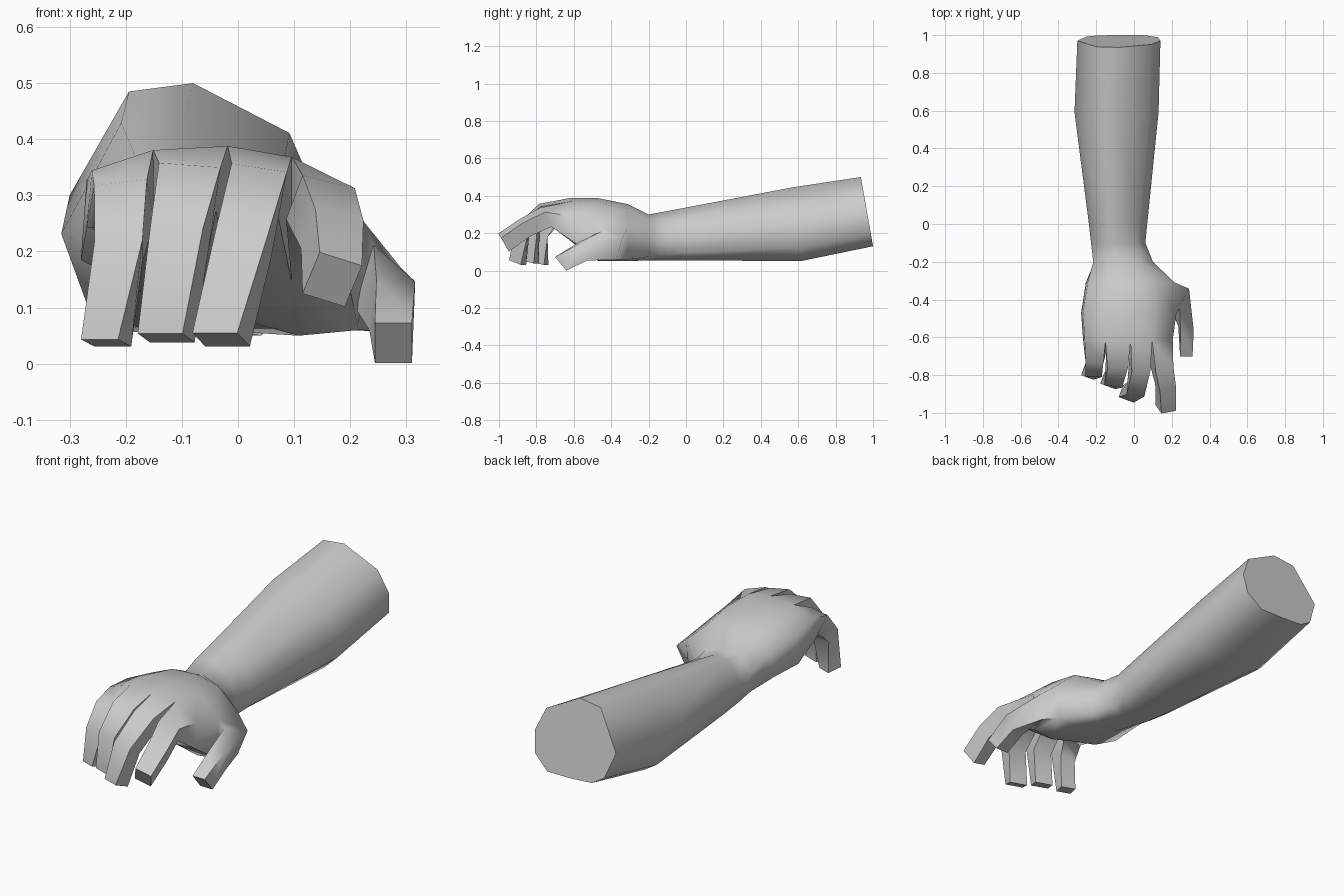
import bpy, bmesh
from math import radians
from mathutils import Vector, Matrix

if "Cube" in bpy.data.objects:
    bpy.data.objects.remove(bpy.data.objects["Cube"])

bm = bmesh.new()

# Cross-section outlines as fractions of width and height:
# five points over the top, five under the bottom, both from -x to +x
ARM_TOP = [(0, .46), (.24, .96), (.50, 1), (.89, .76), (1, .46)]
ARM_BOT = [(.11, .12), (.25, .02), (.50, 0), (.80, .0), (.97, .18)]
HAND_TOP = [(.02, .82), (.25, .97), (.53, 1), (.77, .92), (1, .60)]
HAND_BOT = [(.0, .40), (.25, .20), (.53, .10), (.77, 0), (.98, .03)]

# Stations: y at top, y offset at bottom, x min, x max, z min, z max, arm-to-hand blend
STATIONS = [
    (.935, .065, -.30, .14, .13, .50, 0),
    (.57, .04, -.315, .13, .05, .445, 0),
    (.00, 0, -.24, .07, .055, .337, .2),
    (-.10, 0, -.23, .06, .055, .318, .4),
    (-.20, 0, -.22, .10, .055, .30, .7),
    (-.31, 0, -.255, .215, .05, .355, 1),
    (-.47, 0, -.28, .225, .05, .387, 1),
    (-.62, .02, -.27, .205, .145, .388, 1),
]


def section(row):
    y, slant, x0, x1, z0, z1, t = row

    def points(arm, hand):
        out = []
        for a, h in zip(arm, hand):
            u, v = Vector(a).lerp(Vector(h), t)
            out.append(bm.verts.new((x0 + (x1 - x0) * u, y + slant * (1 - v),
                                     z0 + (z1 - z0) * v)))
        return out
    return points(ARM_TOP, HAND_TOP), points(ARM_BOT, HAND_BOT)


def bridge(a, b, skip=()):
    n = len(a)
    for i in range(n):
        if i not in skip:
            j = (i + 1) % n
            bm.faces.new((a[i], a[j], b[j], b[i]))


# Forearm and palm skin; one side quad is left open for the thumb
rows = [section(r) for r in STATIONS]
loops = [t + b[::-1] for t, b in rows]
THUMB = 5
for k in range(len(loops) - 1):
    bridge(loops[k], loops[k + 1], skip=(4,) if k == THUMB else ())
bm.faces.new(loops[0])


def digit(root, rings):
    """Grow a four-sided digit; ring = x, y, z, width, height, pitch, yaw, roll."""
    last = root
    for x, y, z, w, h, pitch, yaw, roll in rings:
        rot = (Matrix.Rotation(radians(yaw), 3, 'Z') @ Matrix.Rotation(radians(pitch), 3, 'X')
               @ Matrix.Rotation(radians(roll), 3, 'Y'))
        ring = [bm.verts.new(Vector((x, y, z)) + rot @ Vector((sx * w / 2, 0, sz * h / 2)))
                for sx, sz in ((-1, 1), (1, 1), (1, -1), (-1, -1))]
        bridge(last, ring)
        last = ring
    bm.faces.new(last)


# Four fingers grow from the knuckle quads, little finger first
FINGERS = [
    [(-.203, -.71, .285, .095, .09, 32, 0, -8), (-.213, -.775, .20, .085, .08, 60, 0, 0),
     (-.235, -.78, .037, .07, .07, 80, -20, 0)],
    [(-.09, -.74, .315, .11, .09, 30, 0, 5), (-.105, -.825, .22, .095, .08, 60, -8, 0),
     (-.128, -.83, .046, .085, .065, 76, -20, 0)],
    [(.03, -.76, .31, .10, .09, 28, 0, 10), (.01, -.875, .215, .095, .08, 55, -10, 5),
     (-.03, -.90, .043, .085, .07, 70, -20, 0)],
    [(.147, -.75, .285, .10, .09, 25, 10, 15), (.168, -.86, .23, .09, .085, 32, 5, 15),
     (.168, -.975, .15, .08, .09, 30, 0, 20)],
]
top, bot = rows[-1]
for i, rings in enumerate(FINGERS):
    digit([top[i], top[i + 1], bot[i + 1], bot[i]], rings)

# Thumb grows from the open quad on the palm's side
(ta, ba), (tb, bb) = rows[THUMB], rows[THUMB + 1]
digit([tb[4], ta[4], ba[4], bb[4]], [
    (.250, -.41, .135, .125, .12, 8, 62, 20),
    (.275, -.55, .103, .07, .10, 22, 6, 5),
    (.277, -.67, .037, .066, .094, 40, 0, 0),
])

bmesh.ops.recalc_face_normals(bm, faces=bm.faces)
mesh = bpy.data.meshes.new("forearm_and_hand")
bm.to_mesh(mesh)
bm.free()
arm = bpy.data.objects.new("forearm_and_hand", mesh)
bpy.context.collection.objects.link(arm)
bpy.context.view_layer.objects.active = arm
arm.select_set(True)
bpy.ops.object.shade_smooth_by_angle(angle=radians(75))
